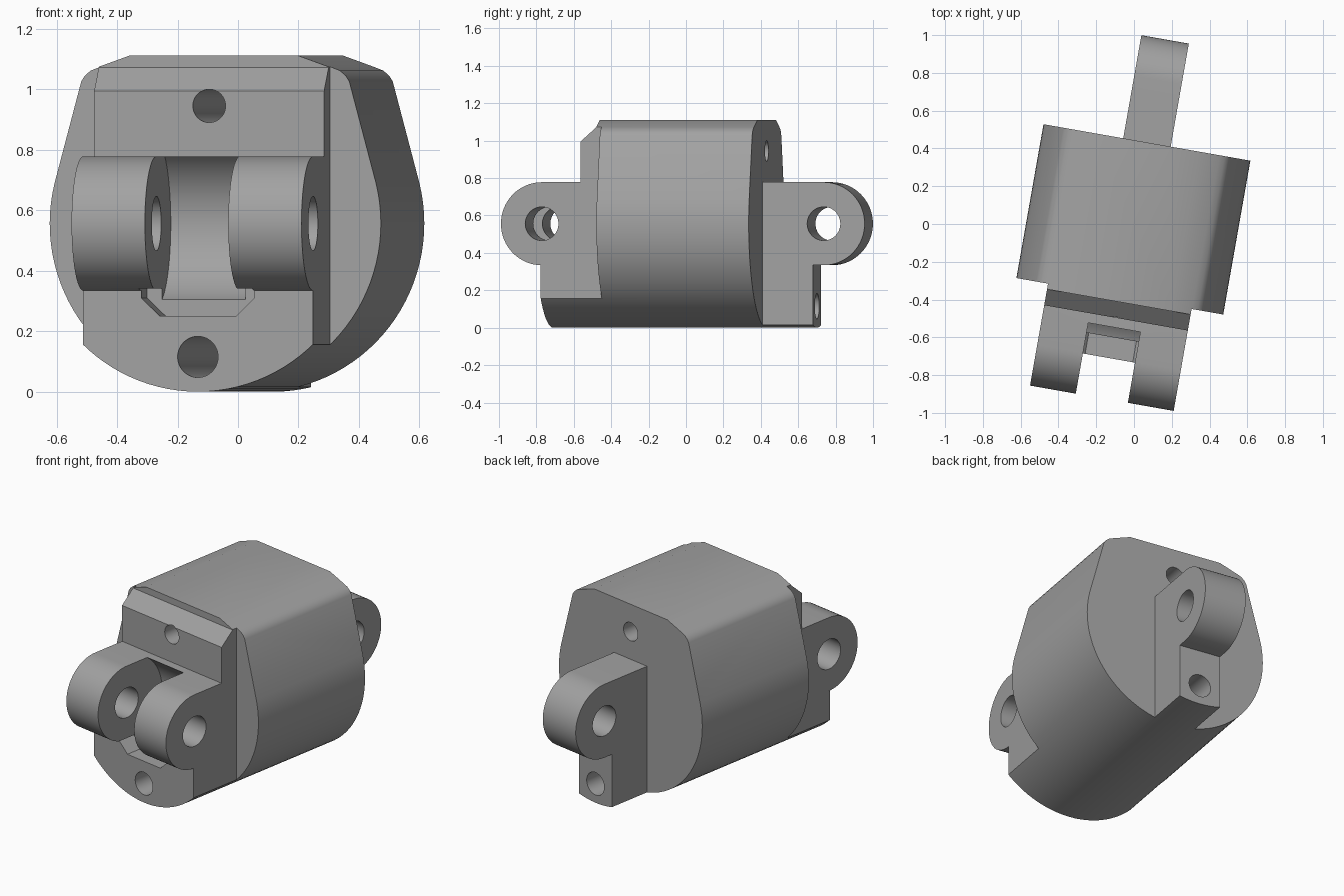
import bpy, bmesh
from math import sin, cos, pi, radians
from mathutils import Matrix, Vector

if "Cube" in bpy.data.objects:
    bpy.data.objects.remove(bpy.data.objects["Cube"])

ZC = 0.556          # height of hinge axis and of the round belly
PIN_F, PIN_R = -0.716, 0.769   # hinge axes, front and rear


def arc(cx, cy, r, a0, a1, n):
    return [(cx + r * cos(radians(a0 + (a1 - a0) * i / n)),
             cy + r * sin(radians(a0 + (a1 - a0) * i / n))) for i in range(n + 1)]


def prism(name, pts, axis, lo, hi):
    """Extrude a 2D outline along x (pts = y,z) or y (pts = x,z)."""
    bm = bmesh.new()

    def place(p, t):
        return Vector((t, p[0], p[1])) if axis == 'X' else Vector((p[0], t, p[1]))
    a = [bm.verts.new(place(p, lo)) for p in pts]
    b = [bm.verts.new(place(p, hi)) for p in pts]
    bm.faces.new(a)
    bm.faces.new(b[::-1])
    n = len(pts)
    for i in range(n):
        j = (i + 1) % n
        bm.faces.new((a[j], a[i], b[i], b[j]))
    bmesh.ops.recalc_face_normals(bm, faces=bm.faces)
    me = bpy.data.meshes.new(name)
    bm.to_mesh(me)
    bm.free()
    ob = bpy.data.objects.new(name, me)
    bpy.context.collection.objects.link(ob)
    return ob


def disc(name, c, r, axis, lo, hi, n=48):
    return prism(name, arc(c[0], c[1], r, 0, 360, n)[:-1], axis, lo, hi)


def rect(x0, x1, z0, z1):
    return [(x0, z0), (x1, z0), (x1, z1), (x0, z1)]


# Main housing: round belly, tapered shoulders, flat top
right = [(0.45, 1.026), (0.438, 1.045), (0.418, 1.062), (0.39, 1.073), (0.284, 1.111)]
left = [(-x, z) for x, z in reversed(right)]
belly = arc(0, ZC, 0.556, 166, 374, 60)
link = prism("hinge_link", belly + right + left, 'Y', -1.1, 1.1)

# Side silhouette: front lugs, chamfered upper block, rear tongue
side = [(-0.722, -0.1), (-0.722, ZC - 0.222)]
side += arc(PIN_F, ZC, 0.222, 270, 90, 32)
side += [(-0.506, ZC + 0.222), (-0.506, 0.995), (-0.42, 1.072), (-0.42, 1.3),
         (0.437, 1.3), (0.437, ZC + 0.222)]
side += arc(PIN_R, ZC, 0.222, 90, -90, 32)
side += [(0.71, ZC - 0.222), (0.71, -0.1)]
ops = [('INTERSECT', prism("side_outline", side, 'X', -1, 1))]

# Side trims that narrow the front block and the rear tongue
for s, tag in ((-1, "left"), (1, "right")):
    for w, y0, y1, end in ((0.386, -1.5, -0.39, "front"), (0.1275, 0.437, 1.5, "rear")):
        x0, x1 = sorted((s * w, s * 1.0))
        ops.append(('DIFFERENCE', prism(f"{end}_{tag}_trim", rect(x0, x1, -0.3, 1.5), 'Y', y0, y1)))

# Gap between the lugs, and the chamfered notch below it
notch = [(-0.128, 0.25), (0.128, 0.25), (0.19, 0.31), (0.19, 0.342), (-0.19, 0.342), (-0.19, 0.31)]
ops += [('DIFFERENCE', disc("lug_gap", (PIN_F, ZC), 0.273, 'X', -0.14, 0.14, 72)),
        ('DIFFERENCE', prism("gap_notch", notch, 'Y', -0.85, -0.61))]

# Pin holes across, and two long holes running front to back
ops += [('DIFFERENCE', disc("front_pin_hole", (PIN_F, ZC), 0.09, 'X', -0.8, 0.8)),
        ('DIFFERENCE', disc("rear_pin_hole", (PIN_R, ZC), 0.09, 'X', -0.8, 0.8)),
        ('DIFFERENCE', disc("upper_cord_hole", (0, 0.945), 0.055, 'Y', -1.5, 1.5)),
        ('DIFFERENCE', disc("lower_cord_hole", (0, 0.115), 0.068, 'Y', -1.5, 1.5))]

for kind, tool in ops:
    m = link.modifiers.new(tool.name, 'BOOLEAN')
    m.operation = kind
    m.solver = 'EXACT'
    m.object = tool
    tool.hide_render = True

# Bake the cuts and remove the helpers
bpy.context.view_layer.update()
dg = bpy.context.evaluated_depsgraph_get()
mesh = bpy.data.meshes.new_from_object(link.evaluated_get(dg))
link.modifiers.clear()
link.data = mesh
for _, tool in ops:
    bpy.data.objects.remove(tool)

# Turn the link slightly about the vertical
mesh.transform(Matrix.Rotation(radians(-10), 4, 'Z') @ Matrix.Translation((-0.0075, 0, 0)))

grey = bpy.data.materials.new("plain_grey")
grey.diffuse_color = (0.36, 0.36, 0.36, 1)
grey.use_nodes = True
grey.node_tree.nodes["Principled BSDF"].inputs["Base Color"].default_value = grey.diffuse_color
mesh.materials.clear()
mesh.materials.append(grey)

bpy.context.view_layer.objects.active = link
link.select_set(True)
bpy.ops.object.shade_smooth_by_angle(angle=radians(30))
